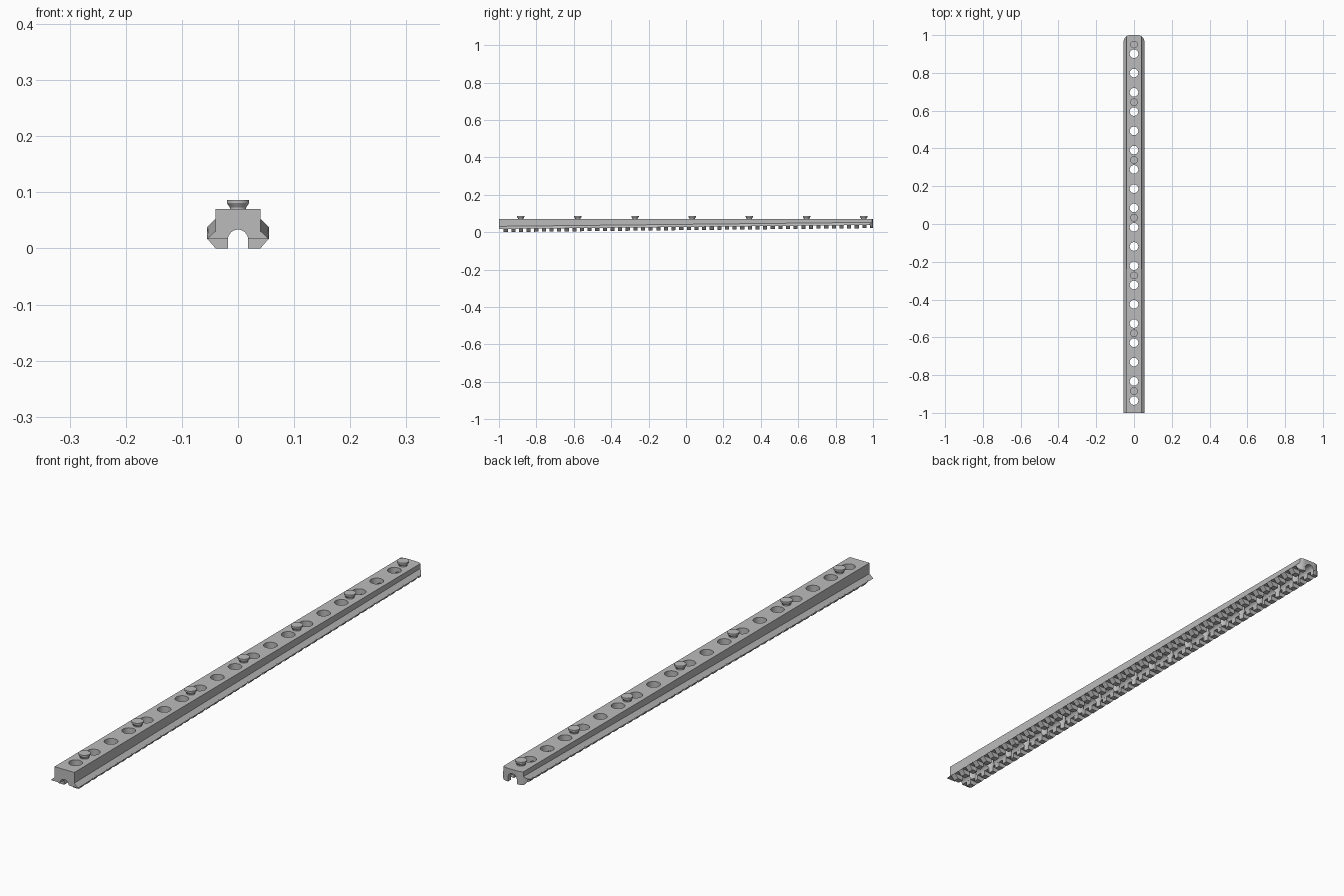
import bpy, bmesh, math

if "Cube" in bpy.data.objects:
    bpy.data.objects.remove(bpy.data.objects["Cube"])

gray = bpy.data.materials.new("plain_gray")
gray.use_nodes = True
gray.diffuse_color = (0.5, 0.5, 0.5, 1)
gray.node_tree.nodes["Principled BSDF"].inputs["Base Color"].default_value = (0.5, 0.5, 0.5, 1)

TOP = 0.07
RISE = 0.0215


def lift(y):
    # the underside climbs steadily towards the back
    return RISE * (y + 1) / 2


def finish(bm, name):
    bmesh.ops.recalc_face_normals(bm, faces=bm.faces)
    me = bpy.data.meshes.new(name)
    bm.to_mesh(me)
    bm.free()
    me.materials.append(gray)
    ob = bpy.data.objects.new(name, me)
    bpy.context.collection.objects.link(ob)
    return ob


def bridge(bm, a, b):
    # closed solid between two matching rings
    va, vb = [bm.verts.new(p) for p in a], [bm.verts.new(p) for p in b]
    bm.faces.new(va)
    bm.faces.new(vb)
    n = len(a)
    for i in range(n):
        j = (i + 1) % n
        bm.faces.new((va[i], va[j], vb[j], vb[i]))


def beam(bm, profile, y0, y1):
    # profile (x, z) run along y; only the low points follow the slope
    ring = lambda y: [(x, y, z if z >= TOP else z + lift(y)) for x, z in profile]
    bridge(bm, ring(y0), ring(y1))


def circle(r, n, cx=0, cy=0, start=0, sweep=2 * math.pi):
    return [(cx + r * math.cos(start + sweep * i / n),
             cy + r * math.sin(start + sweep * i / n)) for i in range(n)]


def cut(ob, cutter, how):
    mod = ob.modifiers.new(how.lower(), 'BOOLEAN')
    mod.operation, mod.solver, mod.object = how, 'EXACT', cutter
    with bpy.context.temp_override(object=ob, active_object=ob, selected_objects=[ob]):
        bpy.ops.object.modifier_apply(modifier=mod.name)


# rail body: square top with sloping side flanges
half = [(0.04, TOP), (0.04, 0.031), (0.055, 0.017)]
bm = bmesh.new()
beam(bm, half + [(-x, z) for x, z in reversed(half)], -1, 1)
rail = finish(bm, "rail_body")

# two rows of teeth under the rail
pitch, length = 0.0408, 0.022
tooth = [(0.018, 0), (0.04, 0), (0.055, 0.017), (0.053, 0.019), (0.018, 0.019)]
bm = bmesh.new()
for i in range(49):
    y = -0.975 + i * pitch
    for side in (1, -1):
        beam(bm, [(side * x, z) for x, z in tooth], y, min(y + length, 0.999))
teeth = finish(bm, "underside_teeth")

# cutters: arched channel, peg-board holes, rounded back end
bm = bmesh.new()
arch = circle(0.018, 16, 0, 0.0155, 0, math.pi) + [(-0.018, 0.0155), (-0.018, -0.02), (0.018, -0.02)]
beam(bm, arch, -1.05, 1.05)
channel = finish(bm, "channel_cutter")

bm = bmesh.new()
for i in range(19):
    ring = circle(0.0228, 32, 0, -0.935 + i * 0.102)
    bridge(bm, [(x, y, -0.1) for x, y in ring], [(x, y, 0.2) for x, y in ring])
holes = finish(bm, "hole_cutter")

bm = bmesh.new()
r, w = 0.035, 0.0551
outline = (circle(r, 12, w - r, 1 - r, 0, math.pi / 2) + [(w - r, 1)]
           + circle(r, 12, r - w, 1 - r, math.pi / 2, math.pi / 2) + [(-w, 1 - r)]
           + [(-w, -1.1), (w, -1.1)])
bridge(bm, [(x, y, -0.1) for x, y in outline], [(x, y, 0.2) for x, y in outline])
end = finish(bm, "rounded_end_cutter")

cut(rail, channel, 'DIFFERENCE')
for part in (rail, teeth):
    cut(part, end, 'INTERSECT')
    cut(part, holes, 'DIFFERENCE')
for helper in (channel, holes, end):
    bpy.data.objects.remove(helper)

# flared pegs on the top
bm = bmesh.new()
profile = [(0.0145, TOP - 0.002), (0.0145, 0.073), (0.02, 0.081), (0.02, 0.0865)]
for i in range(7):
    y = -0.884 + i * 0.3057
    rings = [[bm.verts.new((px, py, z)) for px, py in circle(rad, 32, 0, y)] for rad, z in profile]
    for a, b in zip(rings, rings[1:]):
        for k in range(32):
            m = (k + 1) % 32
            bm.faces.new((a[k], a[m], b[m], b[k]))
    bm.faces.new(rings[0])
    bm.faces.new(rings[-1])
pegs = finish(bm, "top_pegs")

for ob in (rail, teeth, pegs):
    bpy.ops.object.select_all(action='DESELECT')
    ob.select_set(True)
    bpy.context.view_layer.objects.active = ob
    bpy.ops.object.shade_smooth_by_angle(angle=math.radians(25))
